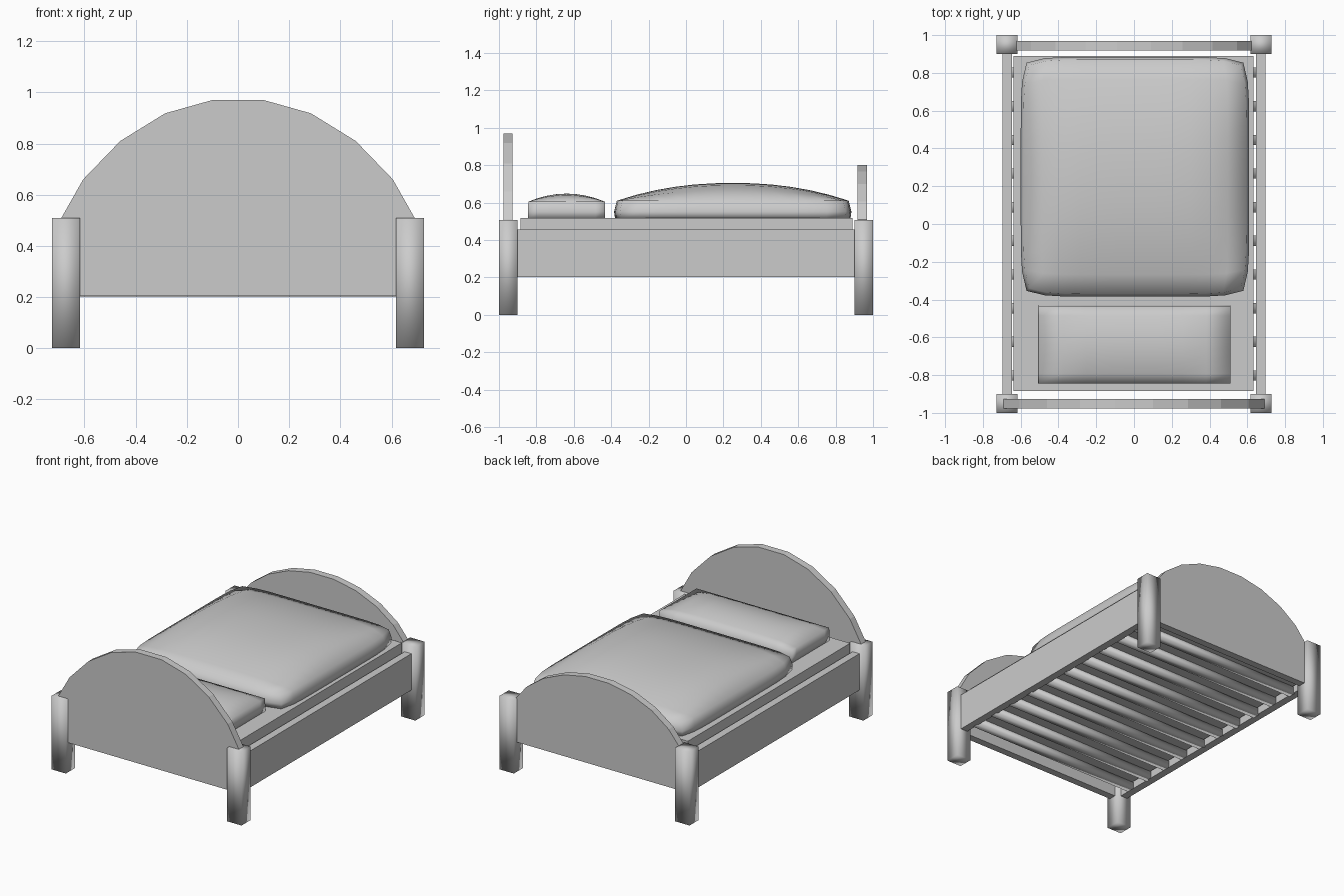
import bpy, bmesh

if "Cube" in bpy.data.objects:
    bpy.data.objects.remove(bpy.data.objects["Cube"])

# One plain grey for the whole bed
grey = bpy.data.materials.new("plain grey")
grey.diffuse_color = (0.6, 0.6, 0.6, 1)
grey.use_nodes = True
grey.node_tree.nodes["Principled BSDF"].inputs["Base Color"].default_value = grey.diffuse_color


def finish(bm, name, smooth):
    bmesh.ops.recalc_face_normals(bm, faces=bm.faces)
    for f in bm.faces:
        f.smooth = smooth
    me = bpy.data.meshes.new(name)
    bm.to_mesh(me)
    bm.free()
    me.materials.append(grey)
    ob = bpy.data.objects.new(name, me)
    bpy.context.collection.objects.link(ob)
    return ob


def box(name, x, y, z, smooth=False):
    bm = bmesh.new()
    bmesh.ops.create_cube(bm, size=1)
    for v in bm.verts:
        v.co = [(a + b) / 2 + c * (b - a) for c, (a, b) in zip(v.co, (x, y, z))]
    return finish(bm, name, smooth)


def board(name, half, y0, y1, bottom):
    """Arched panel from the right half of its outline, mirrored."""
    pts = [(half[0][0], bottom)] + half
    pts += [(-x, z) for x, z in reversed(pts)]
    bm = bmesh.new()
    a = [bm.verts.new((x, y0, z)) for x, z in pts]
    b = [bm.verts.new((x, y1, z)) for x, z in pts]
    bm.faces.new(a)
    bm.faces.new(b[::-1])
    for i in range(len(pts)):
        bm.faces.new((a[i - 1], a[i], b[i], b[i - 1]))
    return finish(bm, name, False)


def cushion(name, x, y, base, edge, bulge, n, corner, px, py, inset, flare):
    """Domed grid top with a steep rim."""
    cx, cy = sum(x) / 2, sum(y) / 2
    hx, hy = (x[1] - x[0]) / 2, (y[1] - y[0]) / 2
    bm = bmesh.new()
    bmesh.ops.create_grid(bm, x_segments=n, y_segments=n, size=1)
    for v in bm.verts:
        u, w = v.co.x, v.co.y
        z = edge + bulge * (1 - abs(u) ** px) * (1 - abs(w) ** py)
        sx = hx - inset - corner * abs(w) ** 8
        sy = hy - inset - corner * abs(u) ** 8
        v.co = (cx + sx * u, cy + sy * w, z)
    rim = [e for e in bm.edges if e.is_boundary]
    for z, grow in ((base + 0.035, inset), (base, flare)):
        new = bmesh.ops.extrude_edge_only(bm, edges=rim)["geom"]
        for v in new:
            if isinstance(v, bmesh.types.BMVert):
                v.co.x = cx + (v.co.x - cx) * (1 + grow / hx)
                v.co.y = cy + (v.co.y - cy) * (1 + grow / hy)
                v.co.z = z
        rim = [e for e in new if isinstance(e, bmesh.types.BMEdge)]
    bmesh.ops.holes_fill(bm, edges=rim, sides=0)
    return finish(bm, name, True)


# Legs and side rails
for sx, side in ((-1, "left"), (1, "right")):
    for sy, end in ((-1, "head"), (1, "foot")):
        box(f"{end}_leg_{side}", sorted((sx * 0.617, sx * 0.727)),
            sorted((sy * 0.9, sy * 1.0)), (0, 0.508), True)
    box(f"side_rail_{side}", sorted((sx * 0.645, sx * 0.697)), (-0.91, 0.91), (0.203, 0.455))

# Arched end boards
board("headboard", [(0.69, 0.51), (0.605, 0.66), (0.46, 0.81), (0.285, 0.918), (0.10, 0.97)],
      -0.977, -0.927, 0.205)
board("footboard", [(0.622, 0.51), (0.545, 0.605), (0.415, 0.70), (0.257, 0.767), (0.09, 0.80)],
      0.918, 0.968, 0.205)

# Slats under the mattress
for i in range(10):
    y = -0.802 + i * 0.1782
    box(f"slat_{i + 1}", (-0.655, 0.655), (y - 0.027, y + 0.027), (0.203, 0.25), True)

# Bedding
box("mattress", (-0.637, 0.632), (-0.885, 0.89), (0.248, 0.517))
cushion("blanket", (-0.6, 0.61), (-0.385, 0.885), 0.516, 0.61, 0.095, 12, 0.03, 5, 2.2, 0.015, -0.005)
cushion("pillow", (-0.507, 0.512), (-0.845, -0.432), 0.516, 0.605, 0.043, 8, 0.0, 6, 2, 0.002, 0.0)
